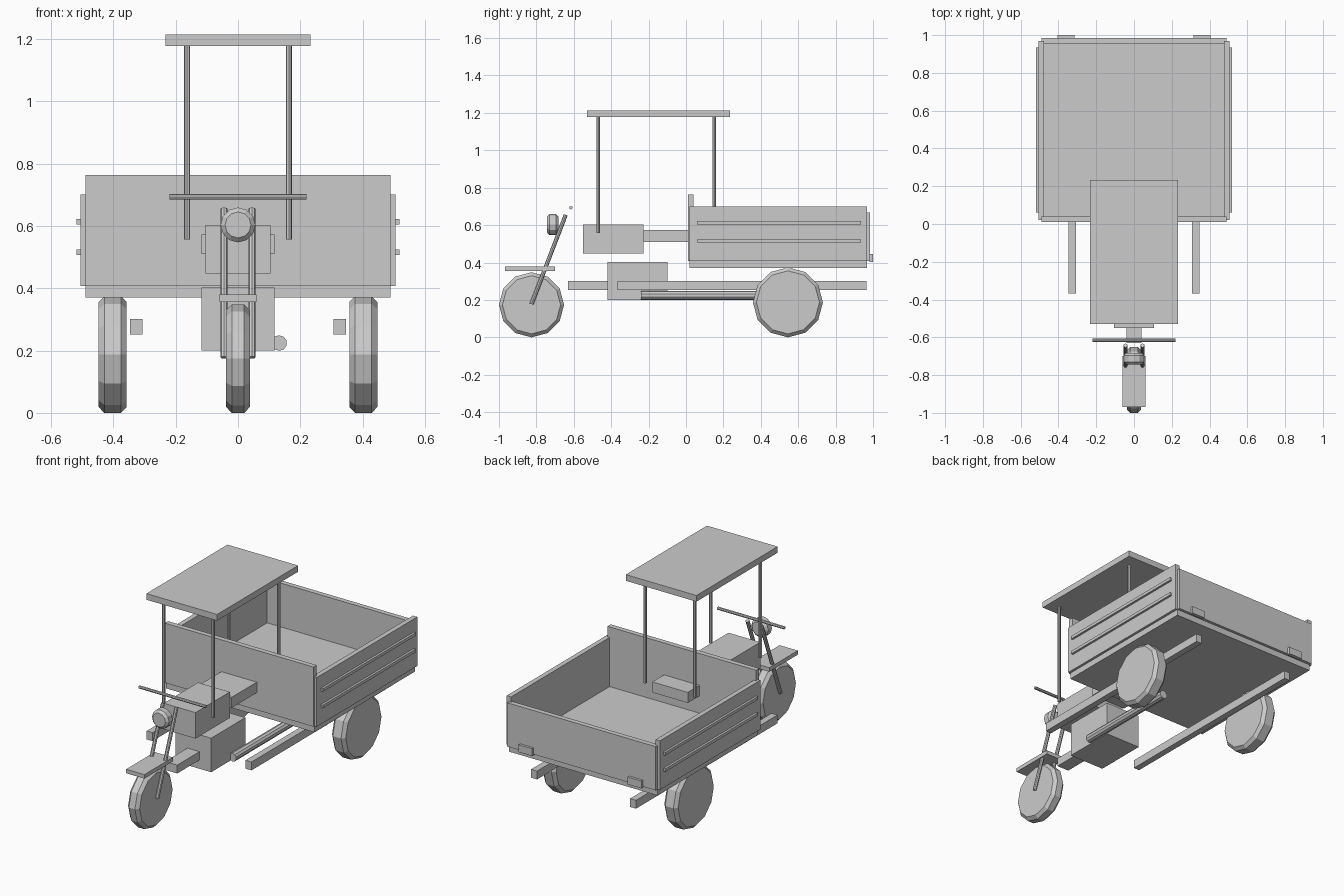
import bpy
from mathutils import Vector

cube = bpy.data.objects.get("Cube")
if cube:
    bpy.data.objects.remove(cube, do_unlink=True)

grey = bpy.data.materials.new("plain_grey")
grey.use_nodes = True
colour = (0.6, 0.6, 0.6, 1)
grey.diffuse_color = colour
grey.node_tree.nodes["Principled BSDF"].inputs["Base Color"].default_value = colour


def finish(name, bevel=0):
    ob = bpy.context.object
    ob.name = name
    ob.data.materials.append(grey)
    if bevel:
        mod = ob.modifiers.new("rim_chamfer", "BEVEL")
        mod.width = bevel
        mod.segments = 1
        mod.limit_method = "ANGLE"
        mod.angle_limit = 0.9
    return ob


def box(name, x, y, z):
    """Box given by its (min, max) extent on each axis."""
    spans = (x, y, z)
    bpy.ops.mesh.primitive_cube_add(size=1, location=[sum(s) / 2 for s in spans])
    ob = finish(name)
    size = [s[1] - s[0] for s in spans]
    for v in ob.data.vertices:
        v.co = [c * s for c, s in zip(v.co, size)]
    return ob


def rod(name, start, end, radius, sides=8, bevel=0):
    """Straight round bar between two points."""
    a, b = Vector(start), Vector(end)
    bpy.ops.mesh.primitive_cylinder_add(
        vertices=sides, radius=radius, depth=(b - a).length, location=(a + b) / 2)
    ob = finish(name, bevel)
    ob.rotation_euler = (b - a).to_track_quat("Z", "Y").to_euler()
    return ob


def wheel(name, x, y, radius, half_width):
    rod(name, (x - half_width, y, radius), (x + half_width, y, radius), radius, 12, 0.018)


# Cargo bed
box("bed_floor", (-0.49, 0.49), (0.02, 0.968), (0.37, 0.407))
box("headboard", (-0.49, 0.49), (0.01, 0.04), (0.407, 0.763))
box("tailgate", (-0.49, 0.49), (0.955, 0.985), (0.407, 0.668))

# Parts mirrored left and right
for side, s in (("left", 1), ("right", -1)):
    def span(a, b):
        return tuple(sorted((a * s, b * s)))
    box(side + "_bed_side", span(0.476, 0.505), (0.02, 0.968), (0.407, 0.7))
    for level, z in (("lower", 0.515), ("upper", 0.613)):
        box(f"{side}_{level}_rib", span(0.5, 0.518), (0.06, 0.935), (z - 0.009, z + 0.009))
    box(side + "_tailgate_latch", span(0.315, 0.405), (0.98, 1.0), (0.402, 0.446))
    box(side + "_chassis_rail", span(0.307, 0.346), (-0.367, 0.965), (0.252, 0.302))
    wheel(side + "_rear_wheel", 0.402 * s, 0.545, 0.187, 0.045)
    rod(side + "_fork_tube", (0.045 * s, -0.826, 0.178), (0.045 * s, -0.643, 0.655), 0.011)
    for place, y in (("front", -0.468), ("rear", 0.152)):
        rod(f"{side}_{place}_roof_post", (0.163 * s, y, 0.557), (0.163 * s, y, 1.18), 0.0095)

# Cab
box("roof", (-0.233, 0.233), (-0.53, 0.234), (1.177, 1.214))
box("fuel_tank", (-0.105, 0.105), (-0.55, -0.227), (0.447, 0.602))
box("seat", (-0.117, 0.117), (-0.227, 0.15), (0.51, 0.573))
box("engine", (-0.117, 0.117), (-0.42, -0.098), (0.2, 0.403))
box("centre_beam", (-0.04, 0.04), (-0.63, -0.1), (0.252, 0.302))
rod("exhaust_pipe", (0.132, -0.24, 0.224), (0.132, 0.42, 0.224), 0.025, 10)

# Front end
wheel("front_wheel", 0, -0.826, 0.174, 0.038)
box("front_fender", (-0.06, 0.06), (-0.968, -0.7), (0.356, 0.38))
rod("handlebar", (-0.22, -0.615, 0.693), (0.22, -0.615, 0.693), 0.009)
rod("headlight", (0, -0.682, 0.603), (0, -0.744, 0.603), 0.056, 12, 0.014)
